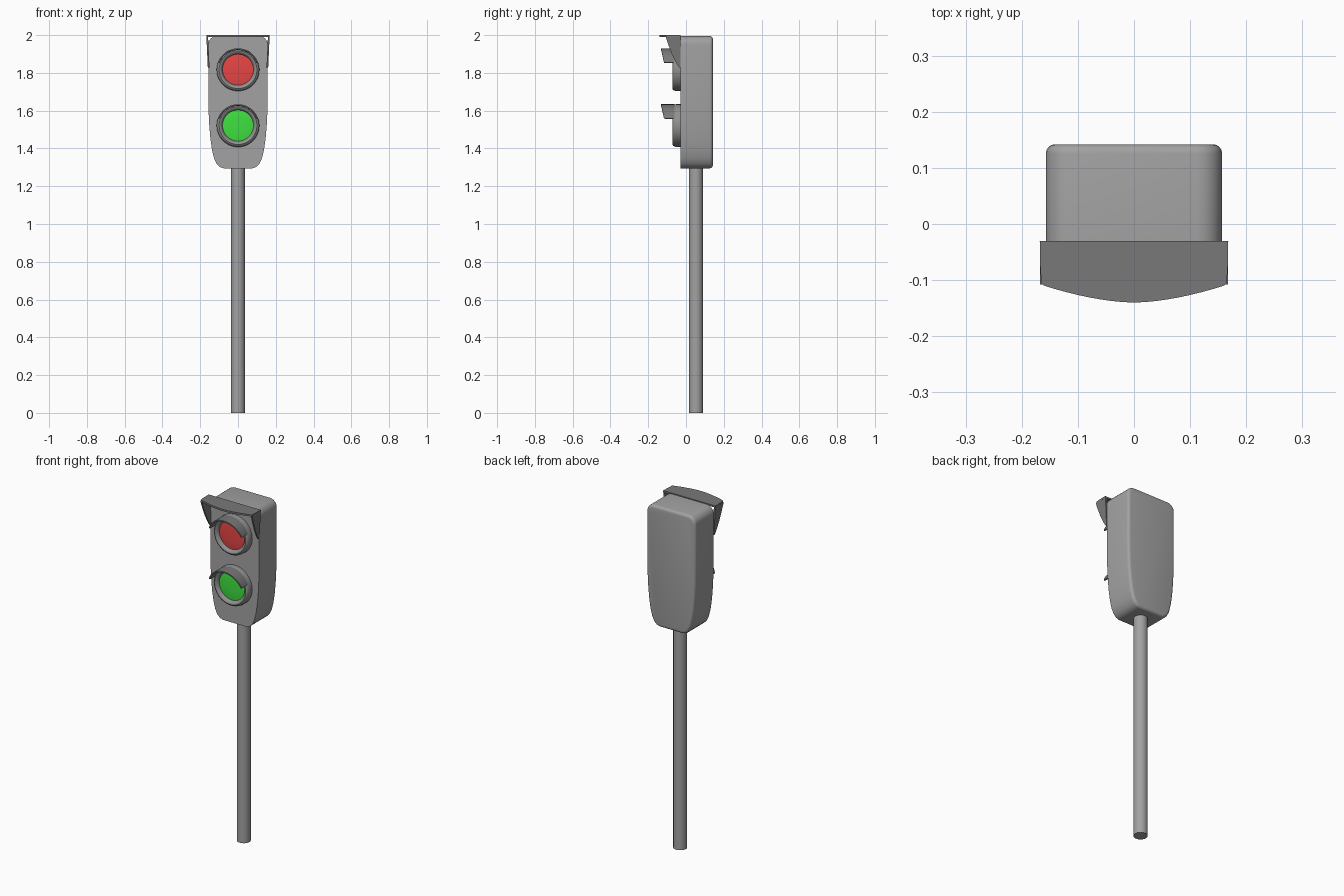
import bpy, bmesh
from math import sin, cos, pi, radians
from mathutils import Vector

if "Cube" in bpy.data.objects:
    bpy.data.objects.remove(bpy.data.objects["Cube"])

BODY = (0.36, 0.36, 0.36, 1)
DARK = (0.19, 0.19, 0.19, 1)
RIM = (0.28, 0.28, 0.28, 1)


def finish(name, bm, color, angle=35):
    bmesh.ops.recalc_face_normals(bm, faces=bm.faces[:])
    me = bpy.data.meshes.new(name)
    bm.to_mesh(me)
    bm.free()
    me.shade_smooth()
    me.set_sharp_from_angle(angle=radians(angle))
    ob = bpy.data.objects.new(name, me)
    bpy.context.collection.objects.link(ob)
    mat = bpy.data.materials.new(name + "_colour")
    mat.diffuse_color = color
    mat.use_nodes = True
    mat.node_tree.nodes["Principled BSDF"].inputs["Base Color"].default_value = mat.diffuse_color
    me.materials.append(mat)
    return ob


def prism(bm, points, offset):
    """Extrude a closed 3D outline; returns the far cap."""
    face = bm.faces.new([bm.verts.new(p) for p in points])
    res = bmesh.ops.extrude_face_region(bm, geom=[face], use_keep_orig=True)
    verts = [g for g in res["geom"] if isinstance(g, bmesh.types.BMVert)]
    bmesh.ops.translate(bm, verts=verts, vec=Vector(offset))
    return [g for g in res["geom"] if isinstance(g, bmesh.types.BMFace)][0]


def lathe(bm, profile, z, steps=48):
    """Spin a (radius, y) profile around the y axis at height z."""
    rings = [[bm.verts.new((r * cos(2 * pi * i / steps), y, z + r * sin(2 * pi * i / steps)))
              for i in range(steps)] for r, y in profile]
    for a, b in zip(rings, rings[1:]):
        for i in range(steps):
            j = (i + 1) % steps
            bm.faces.new((a[i], a[j], b[j], b[i]))
    return rings


# Housing: tapered outline, rounded top corners and back edge
half = [(0.075, 1.295), (0.095, 1.301), (0.112, 1.317), (0.126, 1.346), (0.137, 1.39),
        (0.146, 1.45), (0.152, 1.52), (0.156, 1.60), (0.157, 1.68)]
half += [(0.112 + 0.045 * cos(a * pi / 12), 1.95 + 0.045 * sin(a * pi / 12)) for a in range(7)]
outline = half + [(-x, z) for x, z in reversed(half)]
bm = bmesh.new()
back = prism(bm, [(x, -0.03, z) for x, z in outline], (0, 0.172, 0))
bmesh.ops.bevel(bm, geom=list(back.edges), offset=0.016, segments=4, profile=0.5,
                affect='EDGES', clamp_overlap=True)
finish("housing", bm, BODY)

# Pole
bm = bmesh.new()
bmesh.ops.create_cone(bm, cap_ends=True, segments=32, radius1=0.037, radius2=0.037, depth=1.31)
bmesh.ops.translate(bm, verts=bm.verts[:], vec=(0, 0.053, 0.655))
finish("pole", bm, BODY)

# Top visor: bowed roof plate and two tapering side cheeks
bm = bmesh.new()
front = [(0.16 * t / 8, -0.14 + 0.03 * (abs(t) / 8) ** 1.7) for t in range(-8, 9)]
roof = [(-0.168, -0.03), (-0.167, -0.08), (-0.165, -0.106)] + front + \
       [(0.165, -0.106), (0.167, -0.08), (0.168, -0.03)]
prism(bm, [(x, y, 2.0) for x, y in roof], (0, 0, -0.01))
cheek = [(-0.03, 1.992), (-0.108, 1.992), (-0.094, 1.95), (-0.075, 1.90),
         (-0.053, 1.855), (-0.038, 1.83), (-0.03, 1.828)]
for s in (-1, 1):
    prism(bm, [(s * (0.160 + 0.045 * (z - 1.83)), y, z) for y, z in cheek], (-s * 0.009, 0, 0))
finish("top_visor", bm, DARK)

# Signal lamps: rim, lens and hood
rim = [(0.113, -0.028), (0.113, -0.052), (0.111, -0.062), (0.106, -0.069), (0.100, -0.072),
       (0.094, -0.071), (0.088, -0.066), (0.084, -0.060), (0.081, -0.050)]
lamps = [("red", 1.817, (0.8, 0.06, 0.06, 1)), ("green", 1.521, (0.05, 0.75, 0.05, 1))]
for label, z, color in lamps:
    bm = bmesh.new()
    lathe(bm, rim, z)
    finish(label + "_rim", bm, RIM)

    bm = bmesh.new()
    rings = lathe(bm, [(0.082, -0.054), (0.06, -0.057), (0.03, -0.058)], z)
    bm.faces.new(rings[-1])
    finish(label + "_lens", bm, color)

    # Hood arc, longest at the top and shorter at its ends
    bm = bmesh.new()
    rows = []
    n = 24
    for i in range(n + 1):
        a = radians(20 + 140 * i / n)
        tip = -0.108 - 0.024 * sin(a)
        rows.append([bm.verts.new((r * cos(a), y, z + r * sin(a)))
                     for r, y in ((0.104, -0.06), (0.113, -0.06), (0.113, tip), (0.106, tip))])
    for p, q in zip(rows, rows[1:]):
        for k in range(4):
            m = (k + 1) % 4
            bm.faces.new((p[k], p[m], q[m], q[k]))
    bm.faces.new(rows[0])
    bm.faces.new(rows[-1])
    finish(label + "_hood", bm, DARK)
